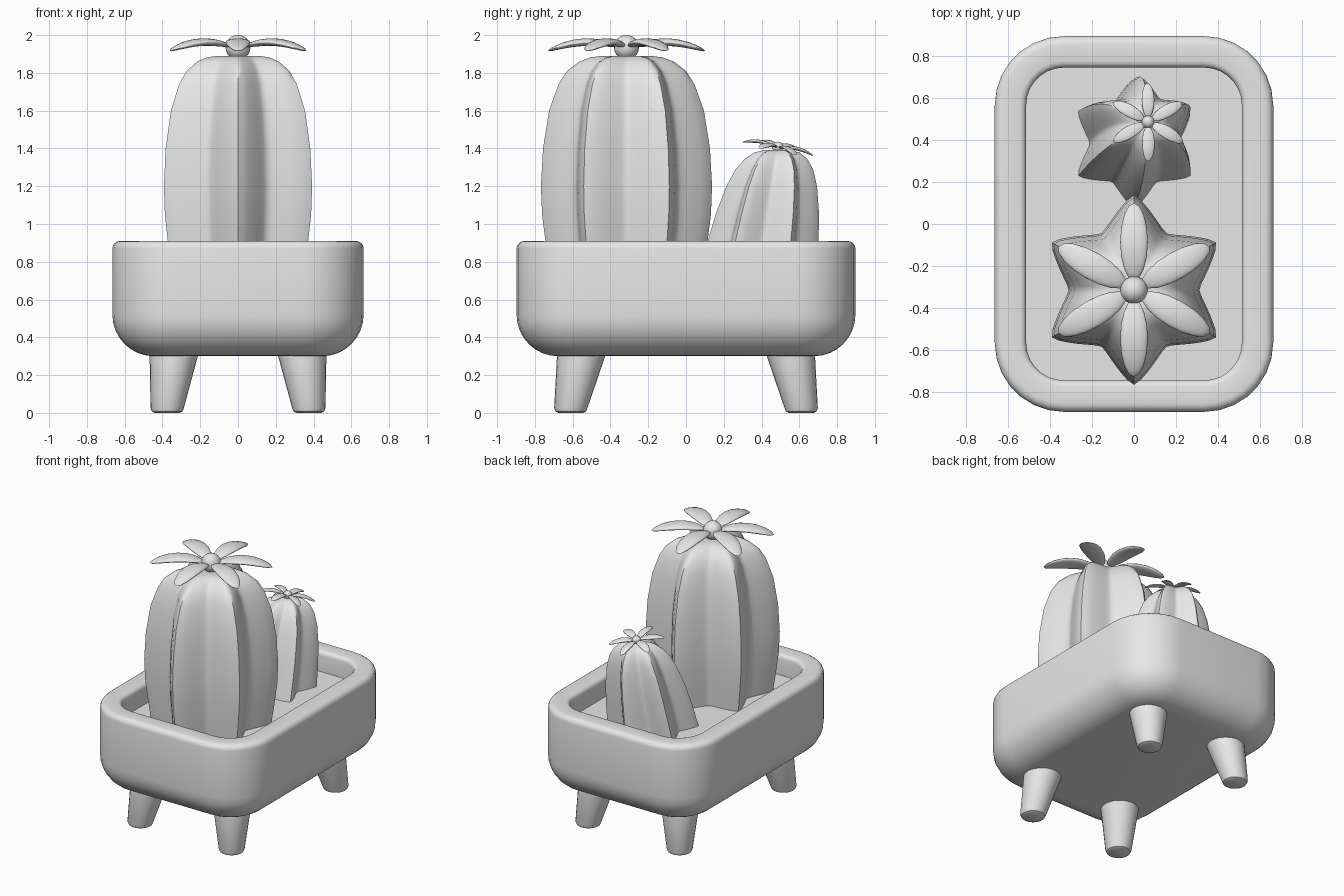
import bpy, bmesh
from math import sin, cos, pi, radians
from mathutils import Vector, Matrix

cube = bpy.data.objects.get("Cube")
if cube:
    bpy.data.objects.remove(cube, do_unlink=True)

GREY = (0.8, 0.8, 0.8, 1)
clay = bpy.data.materials.new("plain_grey")
clay.use_nodes = True
clay.diffuse_color = GREY
clay.node_tree.nodes["Principled BSDF"].inputs["Base Color"].default_value = GREY


def finish(name, bm, angle=40):
    """Turn a bmesh into a smooth-shaded object."""
    bmesh.ops.recalc_face_normals(bm, faces=bm.faces)
    mesh = bpy.data.meshes.new(name)
    bm.to_mesh(mesh)
    bm.free()
    mesh.materials.append(clay)
    obj = bpy.data.objects.new(name, mesh)
    bpy.context.collection.objects.link(obj)
    bpy.ops.object.select_all(action='DESELECT')
    obj.select_set(True)
    bpy.context.view_layer.objects.active = obj
    bpy.ops.object.shade_smooth_by_angle(angle=radians(angle))
    return obj


def loft(name, rings, angle=40):
    """Skin a stack of equal-sized rings and cap both ends."""
    bm = bmesh.new()
    loops = [[bm.verts.new(p) for p in ring] for ring in rings]
    n = len(loops[0])
    for a, b in zip(loops, loops[1:]):
        for i in range(n):
            j = (i + 1) % n
            bm.faces.new((a[i], a[j], b[j], b[i]))
    bm.faces.new(loops[0][::-1])
    bm.faces.new(loops[-1])
    return finish(name, bm, angle)


def rounded_rect(inset, z, seg=7):
    """Tray outline moved inward by inset."""
    r = 0.33 - inset
    cx, cy = 0.665 - 0.33, 0.897 - 0.33
    pts = []
    for k, (sx, sy) in enumerate(((1, 1), (-1, 1), (-1, -1), (1, -1))):
        for i in range(seg + 1):
            a = (k + i / seg) * pi / 2
            pts.append((sx * cx + r * cos(a), sy * cy + r * sin(a), z))
    return pts


def arc(cx, cz, r, start, end, seg):
    """Profile points (inset, height) along an arc, in degrees."""
    steps = [radians(start + (end - start) * i / seg) for i in range(seg + 1)]
    return [(cx + r * cos(a), cz + r * sin(a)) for a in steps]


# Planter tray: rounded underside, soft rim, recessed soil floor
SOIL = 0.76
profile = arc(0.22, 0.52, 0.22, 270, 180, 8)
profile += arc(0.04, 0.87, 0.04, 180, 90, 4)
profile += arc(0.12, 0.88, 0.03, 90, 0, 3)
profile += [(0.15, SOIL)]
loft("planter_tray", [rounded_rect(d, z) for d, z in profile])


# Splayed tapered legs
def disc(t, r, z, sx, sy):
    x, y = 0.375 - 0.035 * t, 0.61 - 0.055 * t
    return [(sx * x + r * cos(a), sy * y + r * sin(a), z)
            for a in (2 * pi * i / 24 for i in range(24))]


for sx, side in ((1, "left"), (-1, "right")):
    for sy, end in ((-1, "front"), (1, "back")):
        rings = [disc(0, 0.065, 0, sx, sy), disc(0, 0.08, 0.007, sx, sy),
                 disc(0, 0.088, 0.025, sx, sy), disc(1.1, 0.132, 0.33, sx, sy)]
        loft(f"{end}_{side}_leg", rings)


# Ribbed cactus: six-pointed star rings, leaning along an axis
def cactus(name, base, top, stack):
    base, top = Vector(base), Vector(top)
    seg = 7
    rings = []
    for r, z in stack:
        centre = base.lerp(top, (z - base.z) / (top.z - base.z))
        ring = []
        for i in range(12 * seg):
            t = abs((i + seg) % (2 * seg) - seg) / seg
            ridge = min(1, 1.06 * (1 - t) ** 1.5)
            k = r * (0.69 + 0.31 * ridge)
            a = pi / 2 + i * pi / (6 * seg)
            ring.append(centre + Vector((k * cos(a), k * sin(a), 0)))
        rings.append(ring)
    loft(name, rings, 50)


cactus("large_cactus", (0, -0.315, 0.74), (0, -0.315, 1.89),
       [(0.405, 0.74), (0.428, 0.9), (0.447, 1.05), (0.453, 1.2),
        (0.442, 1.4), (0.41, 1.6), (0.36, 1.74), (0.315, 1.81),
        (0.25, 1.86), (0.19, 1.882), (0.13, 1.89), (0.05, 1.88)])
cactus("small_cactus", (0, 0.382, 0.74), (0.06, 0.485, 1.4),
       [(0.31, 0.74), (0.295, 0.9), (0.272, 1.06), (0.24, 1.2),
        (0.205, 1.29), (0.165, 1.345), (0.12, 1.378), (0.07, 1.392),
        (0.02, 1.39)])


# Flower: six arched petals around a round heart
def flower(name, place, axis, size):
    turn = Vector((0, 0, 1)).rotation_difference(Vector(axis)).to_matrix().to_4x4()
    world = Matrix.Translation(place) @ turn @ Matrix.Scale(size, 4)
    for k in range(6):
        bm = bmesh.new()
        bmesh.ops.create_uvsphere(bm, u_segments=16, v_segments=12, radius=1)
        spin = Matrix.Rotation(pi / 2 + k * pi / 3, 4, 'Z')
        for v in bm.verts:
            x = 0.23 + 0.185 * v.co.x
            arch = 0.073 - (x - 0.2) ** 2
            v.co = spin @ Vector((x, 0.066 * v.co.y, arch + 0.02 * v.co.z))
        bm.transform(world)
        finish(f"{name}_petal_{k + 1}", bm, 60)
    bm = bmesh.new()
    bmesh.ops.create_uvsphere(bm, u_segments=20, v_segments=12, radius=0.066)
    bm.transform(world @ Matrix.Translation((0, 0, 0.045)))
    finish(f"{name}_heart", bm, 60)


flower("large_flower", (0, -0.315, 1.89), (0, 0, 1), 1)
flower("small_flower", (0.065, 0.483, 1.385), (0.09, 0.19, 1), 0.46)
